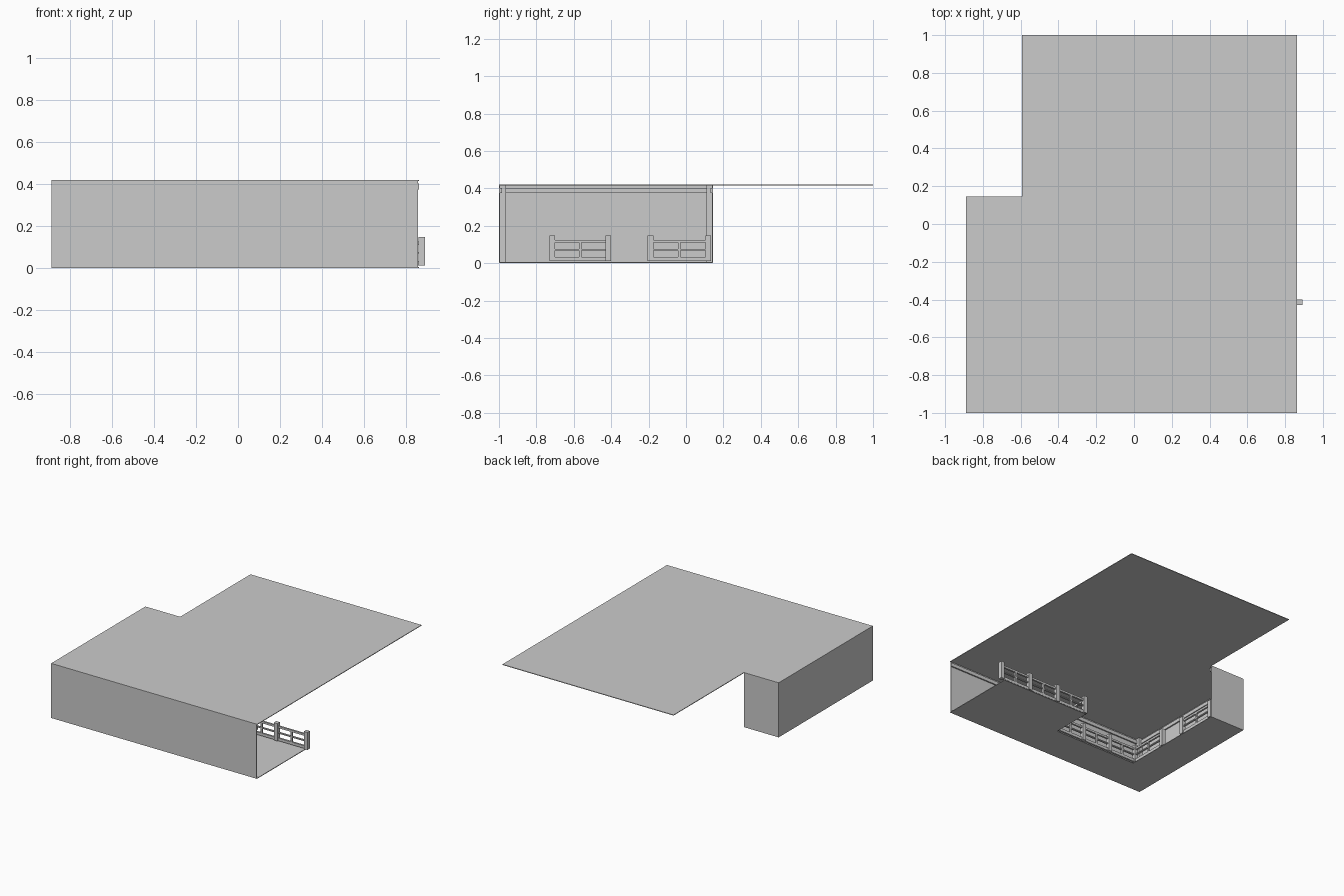
import bpy, bmesh
from mathutils import Vector

if "Cube" in bpy.data.objects:
    bpy.data.objects.remove(bpy.data.objects["Cube"])

X0, X1, XN = -0.89, 0.862, -0.594   # left, right, notch
Y0, Y1, YN = -1.0, 1.0, 0.145       # front, back, notch
TOP, T = 0.42, 0.005


def slab(name, outline, z, h):
    """Flat polygon extruded upward."""
    bm = bmesh.new()
    f = bm.faces.new([bm.verts.new((x, y, z)) for x, y in outline])
    r = bmesh.ops.extrude_face_region(bm, geom=[f])
    bmesh.ops.translate(bm, vec=(0, 0, h),
                        verts=[v for v in r["geom"] if isinstance(v, bmesh.types.BMVert)])
    bmesh.ops.recalc_face_normals(bm, faces=bm.faces)
    me = bpy.data.meshes.new(name)
    bm.to_mesh(me)
    bm.free()
    ob = bpy.data.objects.new(name, me)
    bpy.context.collection.objects.link(ob)
    return ob


def box(name, x0, x1, y0, y1, z0, z1):
    return slab(name, [(x0, y0), (x1, y0), (x1, y1), (x0, y1)], z0, z1 - z0)


def railing(name, a, b, panels):
    """Posts with three rails and a central divider in each panel."""
    a, b = Vector(a), Vector(b)
    along_x = abs(b.x - a.x) > abs(b.y - a.y)
    pts = [a.lerp(b, i / panels) for i in range(panels + 1)]
    for p in pts:
        box(name + "_post", p.x - .015, p.x + .015, p.y - .015, p.y + .015, .012, .147)
    for p, q in zip(pts, pts[1:]):
        d = (q - p).normalized() * .015
        s, e, m = p + d, q - d, (p + q) / 2
        w = Vector((0, .007)) if along_x else Vector((.007, 0))
        for z0, z1 in ((.012, .033), (.068, .076), (.11, .125)):
            box(name + "_rail", s.x - w.x, e.x + w.x, s.y - w.y, e.y + w.y, z0, z1)
        box(name + "_divider", m.x - .007, m.x + .007, m.y - .007, m.y + .007, .033, .11)


# Roof
slab("roof", [(X0, Y0), (X1, Y0), (X1, Y1), (XN, Y1), (XN, YN), (X0, YN)], TOP - T, T)

# Stepped deck floor
slab("floor", [(X0, Y0), (X1, Y0), (X1, -.40), (.11, -.40), (.11, -.715),
               (XN, -.715), (XN, YN), (X0, YN)], 0, T)

# Walls
box("front_wall", X0, X1 - .003, Y0, Y0 + T, T, TOP - T)
box("left_wall", X0, X0 + T, Y0 + T, YN - T, T, TOP - T)
box("back_wall", X0, XN, YN - T, YN, T, TOP - T)

# Ceiling trim
box("front_trim", X0 + T, X1, Y0 + T, Y0 + .015, .375, .402)
box("left_trim", X0 + T, X0 + .015, Y0 + .015, YN - .015, .375, .402)
box("back_trim", X0 + T, XN, YN - .015, YN - T, .375, .402)

# Corner posts
box("corner_post_front", X0 + T, X0 + .035, Y0 + T, Y0 + .037, T, TOP - T)
box("corner_post_back", X0 + T, X0 + .035, YN - .035, YN - T, T, TOP - T)

# Railings along the deck edge
railing("outer_railing", (.876, -.415), (.11, -.415), 3)
railing("step_railing", (.11, -.415), (.11, -.715), 1)
railing("inner_railing", (.11, -.715), (-.61, -.715), 3)
railing("side_railing_front", (-.61, -.715), (-.61, -.415), 1)
railing("side_railing_back", (-.61, -.19), (-.61, .118), 1)
